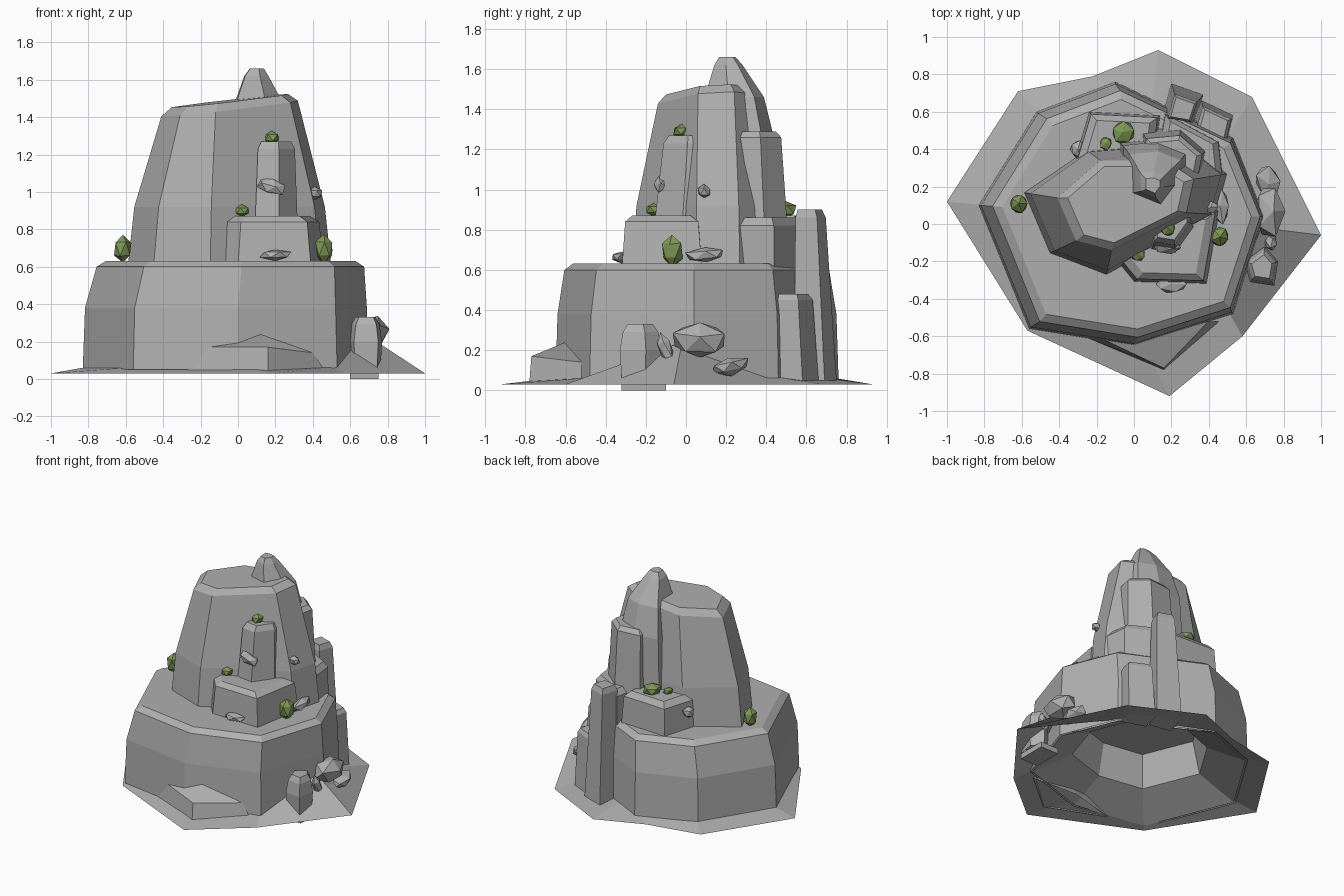
import bpy, bmesh, math, random
from mathutils import Matrix, Euler

random.seed(4)
cube = bpy.data.objects.get("Cube")
if cube:
    bpy.data.objects.remove(cube, do_unlink=True)


def material(name, rgb):
    m = bpy.data.materials.new(name)
    m.use_nodes = True
    m.diffuse_color = (*rgb, 1)
    bsdf = m.node_tree.nodes["Principled BSDF"]
    bsdf.inputs["Base Color"].default_value = (*rgb, 1)
    bsdf.inputs["Roughness"].default_value = 0.9
    return m


STONE = material("grey stone", (0.43, 0.43, 0.43))
LEAF = material("moss green", (0.21, 0.32, 0.095))


def finish(name, bm, mat):
    bmesh.ops.recalc_face_normals(bm, faces=bm.faces)
    mesh = bpy.data.meshes.new(name)
    bm.to_mesh(mesh)
    bm.free()
    mesh.materials.append(mat)
    ob = bpy.data.objects.new(name, mesh)
    bpy.context.collection.objects.link(ob)
    return ob


def loft(name, rings, top=True, bottom=False):
    """Join rings of 3D points with flat quads."""
    bm = bmesh.new()
    loops = [[bm.verts.new(p) for p in r] for r in rings]
    n = len(loops[0])
    for a, b in zip(loops, loops[1:]):
        for i in range(n):
            j = (i + 1) % n
            bm.faces.new((a[i], a[j], b[j], b[i]))
    if top:
        bm.faces.new(loops[-1])
    if bottom:
        bm.faces.new(loops[0][::-1])
    return finish(name, bm, STONE)


def ring(outline, z, scale=1, slope=(0, 0), shift=(0, 0)):
    """Outline scaled about its centre, laid at height z on a slope."""
    cx = sum(p[0] for p in outline) / len(outline)
    cy = sum(p[1] for p in outline) / len(outline)
    pts = [(cx + (x - cx) * scale + shift[0], cy + (y - cy) * scale + shift[1]) for x, y in outline]
    return [(x, y, z + slope[0] * x + slope[1] * y) for x, y in pts]


def block(name, outline, z0, z1, taper=0.88, bevel=0.04, shift=(0, 0)):
    """Tapering stone block with a chamfered top."""
    mid = (shift[0] * 0.9, shift[1] * 0.9)
    return loft(name, [ring(outline, z0), ring(outline, z1 - bevel, taper, shift=mid),
                       ring(outline, z1, taper * 0.8, shift=shift)], bottom=True)


def lump(name, centre, size, rot=(0, 0, 0), mat=STONE, rough=0.15):
    """Faceted boulder or bush."""
    bm = bmesh.new()
    bmesh.ops.create_icosphere(bm, subdivisions=1, radius=1)
    for v in bm.verts:
        v.co *= 1 + random.uniform(-rough, rough)
    m = Matrix.Translation(centre) @ Euler(rot).to_matrix().to_4x4()
    bmesh.ops.transform(bm, verts=bm.verts, matrix=m @ Matrix.Diagonal((*[s / 2 for s in size], 1)))
    return finish(name, bm, mat)


# Ground skirt
outer = [(-1, .12), (-.57, -.57), (.19, -.92), (.58, -.6), (1, -.06), (.63, .68), (.13, .93), (-.22, .79), (-.62, .71)]
inner = [(-.8, .1), (-.53, -.53), (.03, -.63), (.5, -.46), (.68, -.02), (.5, .46), (.1, .66), (-.12, .72), (-.5, .58)]
loft("ground_skirt", [[(x, y, .03) for x, y in outer],
                      [(x, y, .24 if x > .6 else .065) for x, y in inner]], top=False)

# Wide lower cliff with a hollow underside
cliff = [(-.83, .1), (-.56, -.56), (0, -.65), (.53, -.48), (.7, .04), (.53, .46), (-.1, .76), (-.52, .6)]
loft("lower_cliff", [ring(cliff, .05), ring(cliff, .38, .985), ring(cliff, .6, .935, shift=(.022, 0)),
                     ring(cliff, .632, .87, shift=(.022, 0))])
loft("hollow_underside", [ring(cliff, .05, .98), ring(cliff, .18, .62), ring(cliff, .42, .55)])

# Main tower, blended from foot outline to head outline
foot = [(-.6, .17), (-.46, -.16), (-.15, -.28), (.45, .05), (.51, .27), (.3, .45), (-.26, .4)]
head = [(-.41, .14), (-.31, -.09), (-.12, -.14), (.28, .06), (.32, .24), (.17, .34), (-.18, .34)]
waist = [(a[0] * .76 + b[0] * .24, a[1] * .76 + b[1] * .24) for a, b in zip(foot, head)]
loft("tower", [ring(foot, .5), ring(waist, .92), ring(head, 1.445, 1, (.11, .03)),
               ring(head, 1.488, .85, (.11, .03))], bottom=True)

# Peak, running down the back as a rib, and back buttresses
peak = [(-.05, .16), (.16, .07), (.28, .22), (.28, .38), (.13, .44), (-.06, .42)]
loft("peak", [ring(peak, .6, 1.15), ring(peak, 1.25), ring(peak, 1.46, .8, shift=(0, -.02)),
              ring(peak, 1.62, .38, shift=(-.02, -.06)), ring(peak, 1.66, .22, shift=(-.02, -.07))])
block("back_column", [(.02, .25), (.36, .25), (.39, .4), (.25, .52), (.04, .5)], .6, 1.29, .86, .03, shift=(0, -.03))
block("back_terrace", [(-.33, .3), (.1, .2), (.14, .58), (-.24, .6)], .6, .87, .93)
block("back_shoulder", [(.1, .26), (.48, .26), (.46, .44), (.16, .6)], .3, .86, .94)
block("tall_slab", [(.15, .57), (.32, .54), (.37, .69), (.2, .75)], .05, .9, .72, .04, shift=(0, -.025))
block("low_slab", [(.32, .51), (.5, .45), (.53, .58), (.36, .66)], .05, .48, .9, .03, shift=(0, -.02))

# Front terrace and pillar
block("front_terrace", [(-.09, -.2), (0, -.31), (.39, -.32), (.46, .08), (.1, .1)], .6, .87, .91, .03)
block("front_pillar", [(.09, -.14), (.22, -.16), (.32, -.02), (.3, .12), (.1, .12)], .8, 1.27, .86, .04, shift=(0, .03))

# Sloping ledge at the foot of the cliff
ledge = [(-.27, -.6), (.16, -.78), (.47, -.52), (.1, -.5)]
loft("front_ledge", [ring(ledge, .04), [(-.2, -.6, .17), (.16, -.77, .17), (.4, -.52, .14), (.12, -.6, .24)]])

# Fallen rocks
boulder = [(.59, -.2), (.62, -.31), (.75, -.33), (.77, -.2), (.7, -.12)]
loft("standing_boulder", [ring(boulder, .05, .9), ring(boulder, .2), ring(boulder, .29, .84), ring(boulder, .33, .6)])
block("foot_stone", [(.6, -.32), (.75, -.32), (.75, -.1), (.6, -.1)], 0, .05, 1, .01)
lump("leaning_boulder", (.72, .07, .25), (.18, .3, .19), (0, .3, 0), rough=.08)
lump("sliver_rock", (.73, -.1, .2), (.07, .07, .17), (.3, 0, 0))
lump("small_boulder", (.72, .22, .12), (.14, .2, .09), (.2, 0, .2))
lump("terrace_chip", (.2, -.32, .665), (.17, .1, .06))
lump("side_chip", (.46, .1, .675), (.1, .21, .08), (.1, 0, 0))
lump("pillar_chip", (.18, -.12, 1.03), (.17, .1, .09), (.4, .2, 0))
lump("wall_chip", (.41, .09, .99), (.08, .07, .07))
lump("back_chip", (-.3, .4, .76), (.09, .1, .09))

# Bushes
for i, (x, y, z, w, h) in enumerate([(-.615, .11, .695, .11, .16), (.46, -.07, .695, .11, .16), (.02, -.16, .9, .09, .07),
                                     (.18, -.02, 1.29, .09, .07), (-.06, .49, .9, .13, .09), (-.15, .43, .89, .07, .05)]):
    lump(f"bush_{i + 1}", (x, y, z), (w, w, h), (0, 0, i), LEAF, .1)
